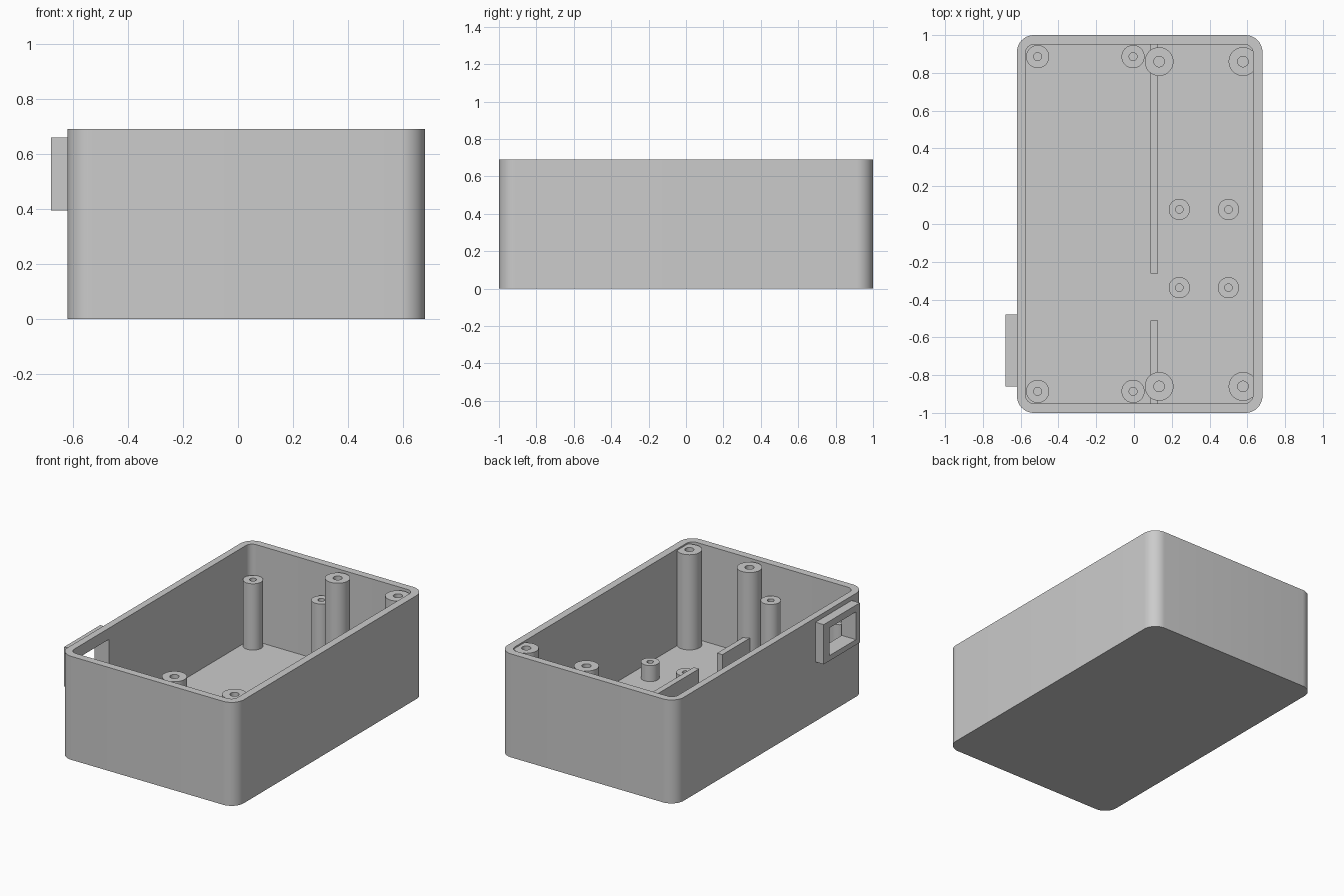
import bpy, bmesh
from math import cos, sin, pi, radians

default = bpy.data.objects.get("Cube")
if default:
    bpy.data.objects.remove(default, do_unlink=True)

GREY = (0.6, 0.6, 0.6, 1.0)
mat = bpy.data.materials.new("grey plastic")
mat.use_nodes = True
mat.diffuse_color = GREY
mat.node_tree.nodes["Principled BSDF"].inputs["Base Color"].default_value = GREY

FLOOR, RIM = 0.045, 0.69


def finish(name, bm):
    bmesh.ops.recalc_face_normals(bm, faces=bm.faces)
    mesh = bpy.data.meshes.new(name)
    bm.to_mesh(mesh)
    bm.free()
    mesh.materials.append(mat)
    obj = bpy.data.objects.new(name, mesh)
    bpy.context.collection.objects.link(obj)
    return obj


def select_only(obj):
    bpy.ops.object.select_all(action="DESELECT")
    obj.select_set(True)
    bpy.context.view_layer.objects.active = obj


def smooth(obj):
    select_only(obj)
    bpy.ops.object.shade_smooth_by_angle(angle=radians(30))


def prism(name, x, y, z, radius=0.0, steps=10):
    """Upright block between the given limits, with optional rounded corners."""
    bm = bmesh.new()
    verts = []
    corners = [(x[1], y[1], -1, -1), (x[0], y[1], 1, -1),
               (x[0], y[0], 1, 1), (x[1], y[0], -1, 1)]
    for i, (cx, cy, sx, sy) in enumerate(corners):
        for k in range(steps + 1 if radius else 1):
            a = pi / 2 * (i + k / steps)
            px = cx + radius * (sx + cos(a)) if radius else cx
            py = cy + radius * (sy + sin(a)) if radius else cy
            verts.append(bm.verts.new((px, py, z[0])))
    base = bm.faces.new(verts)
    top = bmesh.ops.extrude_face_region(bm, geom=[base])["geom"]
    for v in top:
        if isinstance(v, bmesh.types.BMVert):
            v.co.z = z[1]
    return finish(name, bm)


def cut(target, cutter):
    cutter.hide_render = True
    mod = target.modifiers.new("cut", "BOOLEAN")
    mod.operation, mod.solver, mod.object = "DIFFERENCE", "EXACT", cutter
    select_only(target)
    bpy.ops.object.modifier_apply(modifier=mod.name)
    bpy.data.objects.remove(cutter, do_unlink=True)


def post(name, x, y, radius, hole, top, sides=40):
    """Hollow screw post standing on the floor."""
    bm = bmesh.new()
    profile = [(hole, FLOOR), (hole, top), (radius, top), (radius, FLOOR - 0.01)]
    rings = [[bm.verts.new((x + r * cos(2 * pi * i / sides),
                            y + r * sin(2 * pi * i / sides), z))
              for i in range(sides)] for r, z in profile]
    for a, b in zip(rings, rings[1:] + rings[:1]):
        for i in range(sides):
            j = (i + 1) % sides
            bm.faces.new((a[i], a[j], b[j], b[i]))
    smooth(finish(name, bm))


def port_opening():
    return prism("port_opening", (-0.8, -0.5), (-0.82, -0.54), (0.43, 0.615))


# Open box with rounded corners and a port hole in one side
shell = prism("box_shell", (-0.62, 0.68), (-1, 1), (0, RIM), 0.09)
cut(shell, prism("cavity", (-0.575, 0.63), (-0.95, 0.95), (FLOOR, 1), 0.045))
cut(shell, port_opening())
smooth(shell)

# Raised frame around the port
frame = prism("port_frame", (-0.68, -0.62), (-0.86, -0.48), (0.395, 0.66))
cut(frame, port_opening())

# Screw posts: lid posts, tall board posts, short board posts
for end, y in (("front", -1), ("back", 1)):
    for i, x in enumerate((0.133, 0.577)):
        post(f"lid_post_{end}_{i}", x, 0.86 * y, 0.076, 0.028, 0.68)
    for i, x in enumerate((-0.51, -0.005)):
        post(f"tall_post_{end}_{i}", x, 0.886 * y, 0.061, 0.021, 0.487)
    for i, x in enumerate((0.24, 0.5)):
        post(f"short_post_{end}_{i}", x, -0.13 + 0.207 * y, 0.056, 0.02, 0.152)

# Low divider, broken by a gap and by the lid posts
for i, span in enumerate(((-0.96, -0.92), (-0.8, -0.51), (-0.263, 0.8), (0.92, 0.96))):
    prism(f"divider_{i}", (0.088, 0.127), span, (FLOOR - 0.01, 0.243))
